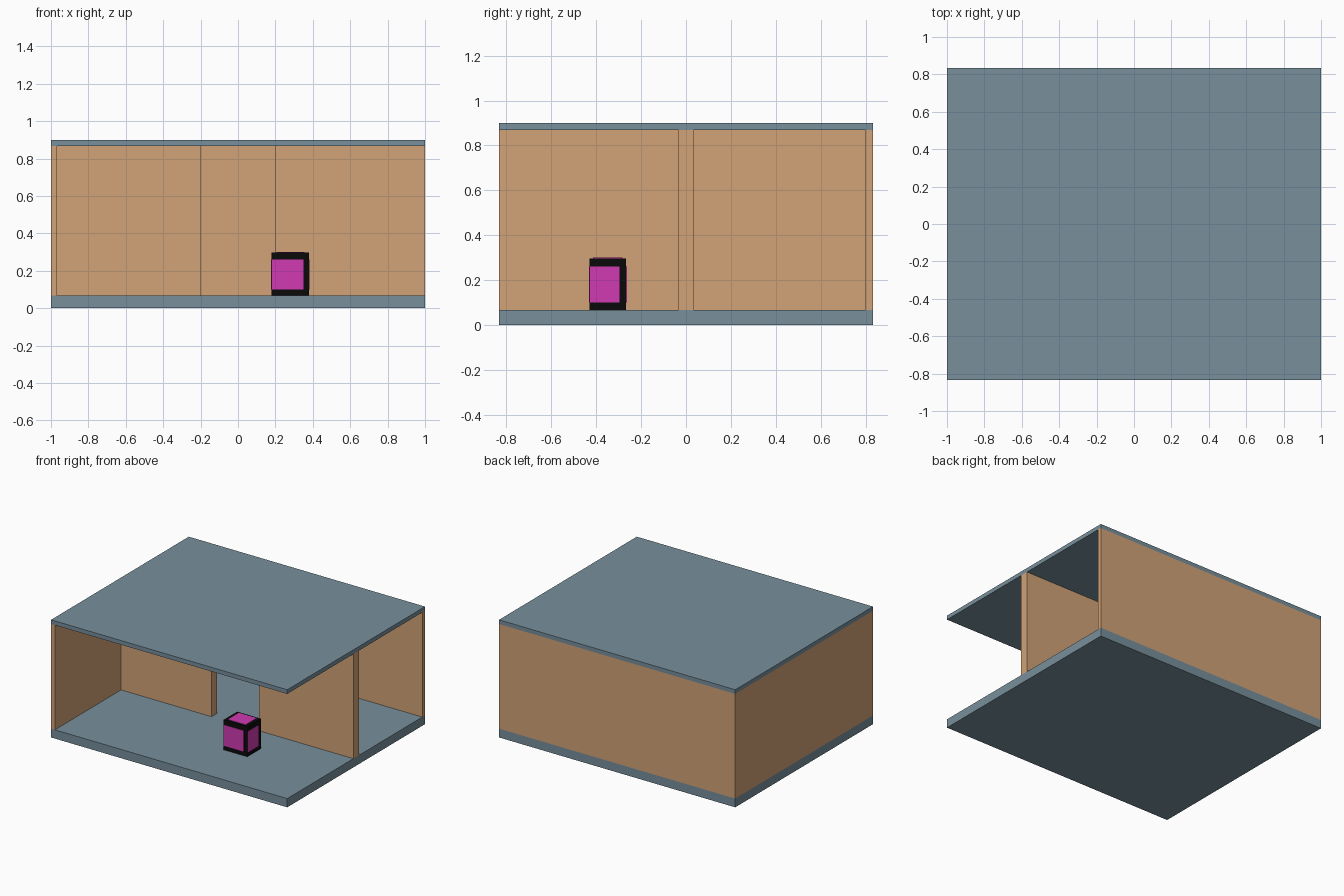
import bpy

if "Cube" in bpy.data.objects:
    bpy.data.objects.remove(bpy.data.objects["Cube"], do_unlink=True)


def linear(c):
    c /= 255
    return c / 12.92 if c <= 0.04045 else ((c + 0.055) / 1.055) ** 2.4


def material(name, r, g, b):
    m = bpy.data.materials.new(name)
    m.use_nodes = True
    col = (linear(r), linear(g), linear(b), 1)
    m.diffuse_color = col
    m.node_tree.nodes["Principled BSDF"].inputs["Base Color"].default_value = col
    return m


slate = material("slate_grey", 120, 144, 156)
tan = material("tan_wall", 210, 163, 119)
black = material("black", 10, 10, 10)
magenta = material("magenta", 208, 58, 178)


def box(name, x, y, z, mat):
    """Box from its (min, max) extents on each axis."""
    spans = (x, y, z)
    bpy.ops.mesh.primitive_cube_add(size=1, location=[(a + b) / 2 for a, b in spans])
    o = bpy.context.object
    o.name = name
    o.scale = [b - a for a, b in spans]
    bpy.ops.object.transform_apply(location=False, rotation=False, scale=True)
    o.data.materials.append(mat)
    return o


# Overall shell sizes
X, Y = 1.0, 0.833
FLOOR, CEIL, TOP = 0.067, 0.868, 0.9
T = 0.033
wall_z = (FLOOR, CEIL)

# Floor and roof slabs
box("floor", (-X, X), (-Y, Y), (0, FLOOR), slate)
box("roof", (-X, X), (-Y, Y), (CEIL, TOP), slate)

# Outer walls; front and right sides stay open
box("right_wall", (-X, -X + T), (-Y, Y), wall_z, tan)
box("back_wall", (-X + T, X), (Y - T, Y), wall_z, tan)

# Partition with a doorway in the middle
box("partition_right", (-X + T, -0.2), (-T, T), wall_z, tan)
box("partition_left", (0.2, X), (-T, T), wall_z, tan)

# Crate with coloured panels
x0, x1, y0, y1, z1 = 0.18, 0.38, -0.43, -0.267, 0.297
B, P = 0.03, 0.003
panel_z = (0.1, 0.26)
box("crate", (x0, x1), (y0, y1), (FLOOR, z1), black)
box("crate_front_panel", (x0, x1 - B), (y0 - P, y0), panel_z, magenta)
box("crate_back_panel", (x0 + B, x1), (y1, y1 + P), panel_z, magenta)
box("crate_left_panel", (x1, x1 + P), (y0, y1 - B), panel_z, magenta)
box("crate_right_panel", (x0 - P, x0), (y0 + B, y1), panel_z, magenta)
box("crate_top_panel", (x0 + 0.025, x1 - 0.025), (y0 + 0.015, y1 - 0.015), (z1, z1 + P), magenta)
